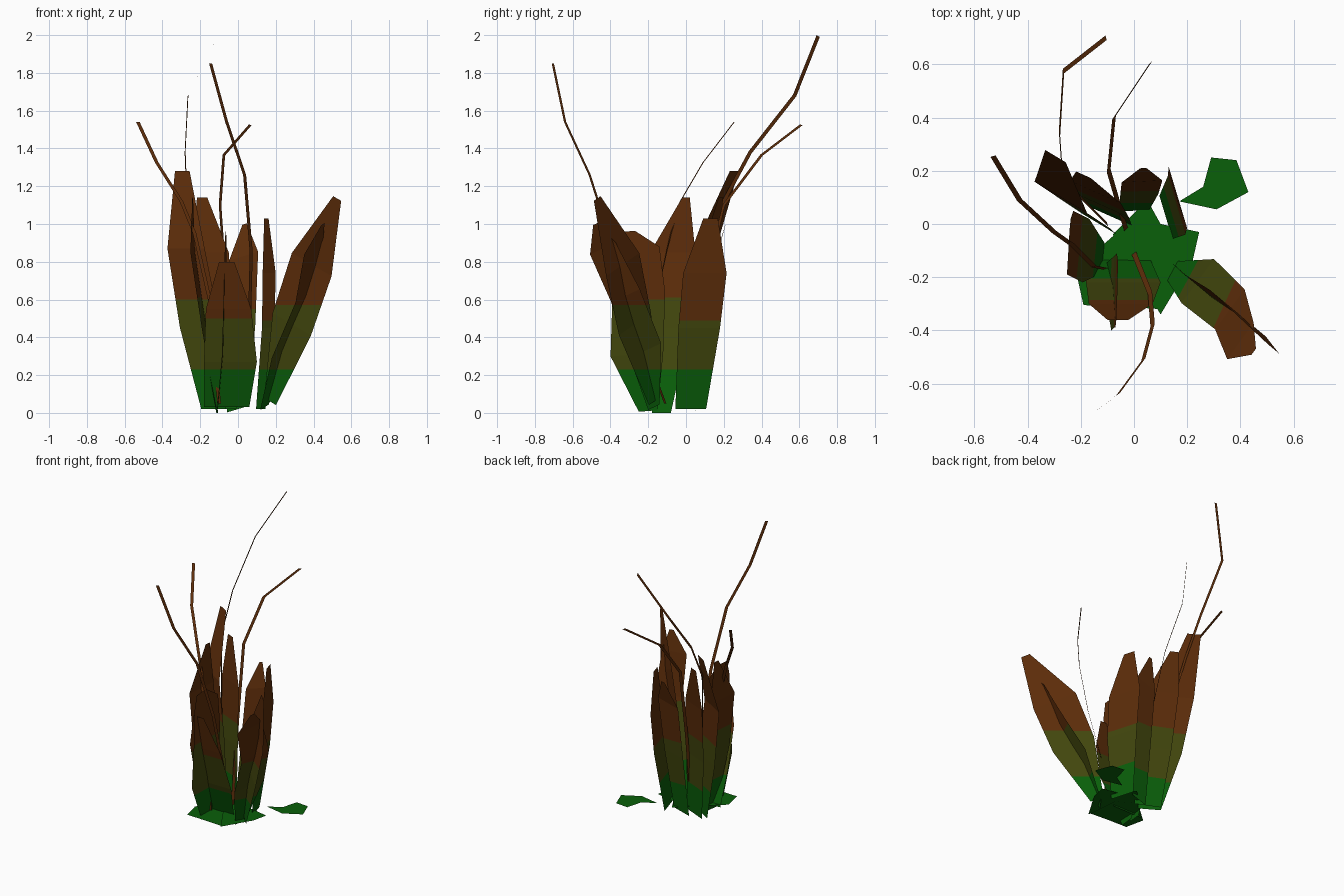
import bpy, bmesh
from mathutils import Vector


def material(name, rgb):
    m = bpy.data.materials.new(name)
    m.diffuse_color = (*rgb, 1)
    return m


GREEN = material("leaf green", (0.003, 0.115, 0.003))
OLIVE = material("olive", (0.054, 0.062, 0.004))
BROWN = material("dry brown", (0.108, 0.026, 0.003))


def finish(name, bm, mats):
    mesh = bpy.data.meshes.new(name)
    bm.to_mesh(mesh)
    bm.free()
    for m in mats:
        mesh.materials.append(m)
    obj = bpy.data.objects.new(name, mesh)
    bpy.context.collection.objects.link(obj)


def ribbon(name, spine, side, halves, mats, bands=()):
    """Flat strip along a spine, widened along the side vector."""
    bm = bmesh.new()
    side = Vector(side).normalized()
    rows = [(bm.verts.new(Vector(p) - side * h), bm.verts.new(Vector(p) + side * h))
            for p, h in zip(spine, halves)]
    for (a, b), (c, d) in zip(rows, rows[1:]):
        bm.faces.new((a, b, d, c))
    # cut the strip at the colour heights, then colour by height
    for z in bands:
        bmesh.ops.bisect_plane(bm, geom=bm.verts[:] + bm.edges[:] + bm.faces[:],
                               plane_co=(0, 0, z), plane_no=(0, 0, 1))
    for f in bm.faces:
        f.material_index = sum(f.calc_center_median().z > z for z in bands)
    finish(name, bm, mats)


def leaf(name, spine, side, halves, brown_from=0.57):
    ribbon(name, spine, side, halves, (GREEN, OLIVE, BROWN), (0.23, brown_from))


# broad upright leaves
leaf("right_leaf",
     [(0.17, -0.17, 0.06), (0.285, -0.27, 0.47), (0.39, -0.335, 0.785), (0.525, -0.47, 1.135)],
     (0.72, -0.6, -0.42), (0.045, 0.145, 0.15, 0.03))
leaf("right_cross_leaf",
     [(0.14, -0.17, 0.03), (0.24, -0.215, 0.33), (0.36, -0.32, 0.62), (0.40, -0.44, 0.87),
      (0.45, -0.48, 1.0)],
     (0.55, 0.75, 0.35), (0.04, 0.11, 0.1, 0.09, 0.015))
leaf("front_leaf",
     [(-0.06, -0.13, 0.03), (-0.04, -0.22, 0.27), (-0.05, -0.3, 0.55), (-0.06, -0.36, 0.8)],
     (1, 0, 0), (0.12, 0.14, 0.12, 0.04), 0.5)
leaf("front_cross_leaf",
     [(-0.11, -0.2, 0.01), (-0.08, -0.26, 0.31), (-0.07, -0.25, 0.63), (-0.065, -0.265, 0.87),
      (-0.065, -0.32, 0.96)],
     (0.04, 1, 0.08), (0.05, 0.14, 0.14, 0.125, 0.05), 0.6)
leaf("right_back_leaf",
     [(0.12, 0.025, 0.02), (0.16, 0.07, 0.45), (0.165, 0.1, 0.74), (0.15, 0.13, 1.03)],
     (-0.3, 1, 0), (0.085, 0.115, 0.12, 0.04), 0.49)
leaf("back_leaf",
     [(0.0, 0.05, 0.02), (0.02, 0.11, 0.45), (0.03, 0.16, 0.83), (0.035, 0.21, 1.0)],
     (1, 0.05, 0.3), (0.06, 0.075, 0.08, 0.012), 0.55)
leaf("tall_back_leaf",
     [(-0.13, 0.0, 0.02), (-0.2, 0.05, 0.45), (-0.275, 0.1, 0.87), (-0.295, 0.255, 1.28)],
     (1, -0.6, 0), (0.075, 0.125, 0.115, 0.045), 0.6)
leaf("left_leaf",
     [(-0.11, -0.13, 0.0), (-0.18, -0.1, 0.45), (-0.24, -0.07, 0.85), (-0.24, 0.0, 1.14)],
     (0.1, 1, 0), (0.05, 0.12, 0.12, 0.02), 0.61)
leaf("back_cross_leaf",
     [(-0.09, 0.03, 0.02), (-0.12, 0.07, 0.45), (-0.145, 0.12, 0.85), (-0.19, 0.185, 1.14)],
     (0.9, -0.4, 0), (0.09, 0.11, 0.105, 0.03), 0.6)


# thin dry stalks
def stalk(name, spine, side):
    ribbon(name, spine, side, [0.01] * len(spine), (BROWN,))


stalk("left_stalk",
      [(-0.1, -0.17, 0.05), (-0.15, -0.16, 0.6), (-0.23, -0.08, 0.95), (-0.3, -0.03, 1.12),
       (-0.43, 0.09, 1.325), (-0.53, 0.255, 1.54)], (1, 0.3, 0))
stalk("front_stalk",
      [(0.0, -0.11, 0.05), (0.06, -0.26, 0.45), (0.07, -0.38, 0.85), (0.035, -0.51, 1.26),
       (-0.06, -0.64, 1.54), (-0.145, -0.705, 1.85)], (0.8, 0.6, 0))
stalk("tall_stalk",
      [(-0.1, 0.0, 0.05), (-0.2, 0.1, 0.7), (-0.27, 0.2, 1.12), (-0.28, 0.34, 1.38),
       (-0.265, 0.575, 1.68), (-0.105, 0.7, 1.995)], (-0.3, 1, -0.6))
stalk("back_stalk",
      [(-0.03, -0.02, 0.05), (-0.06, 0.08, 0.6), (-0.095, 0.2, 1.1), (-0.075, 0.4, 1.365),
       (0.065, 0.61, 1.525)], (0.6, 0.6, -0.2))


# flat leaves lying on the ground
def ground_leaf(name, outline, z):
    bm = bmesh.new()
    bm.faces.new([bm.verts.new((x, y, z)) for x, y in outline])
    finish(name, bm, (GREEN,))


ground_leaf("outer_ground_leaf",
            [(0.17, 0.085), (0.31, 0.055), (0.43, 0.12), (0.385, 0.24), (0.29, 0.25),
             (0.26, 0.14)], 0.05)
ground_leaf("right_ground_leaf",
            [(-0.08, -0.04), (0.1, -0.34), (0.22, -0.14), (0.245, -0.03), (0.1, 0.0),
             (0.05, 0.09)], 0.05)
ground_leaf("left_ground_leaf",
            [(-0.05, -0.02), (-0.22, -0.17), (-0.19, -0.305), (-0.05, -0.31), (0.1, -0.32),
             (0.08, -0.1)], 0.045)
